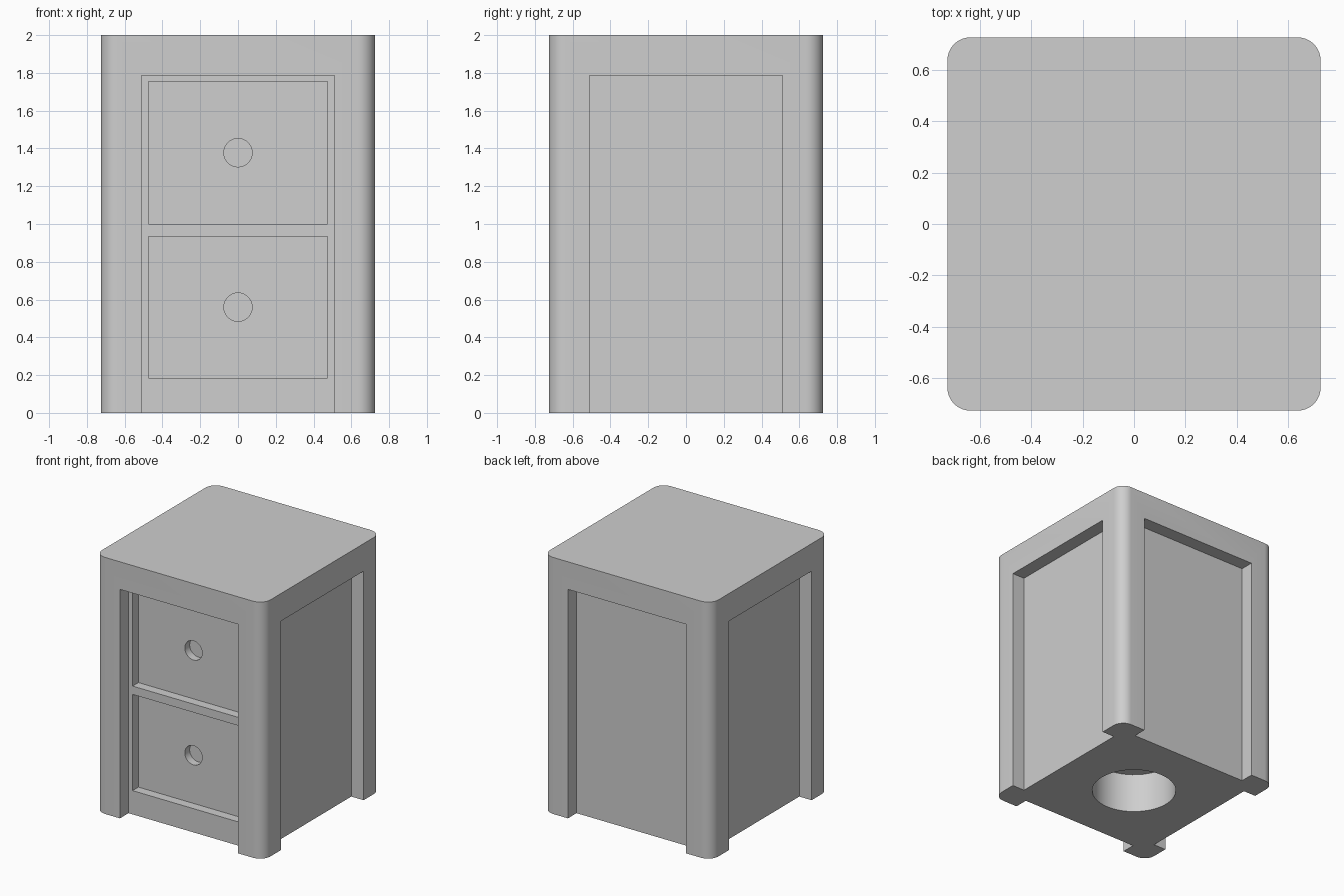
import bpy
import bmesh
import math
from mathutils import Matrix, Vector

if "Cube" in bpy.data.objects:
    bpy.data.objects.remove(bpy.data.objects["Cube"], do_unlink=True)

HALF = 0.726      # half width of the cabinet
PANEL = 0.62      # distance of the recessed panels from the centre
OPENING = 0.51    # half width of each recess
DRAWER = 0.475    # half width of each drawer
DRAWER_FACE = 0.548

grey = bpy.data.materials.new("plain_grey")
grey.use_nodes = True
colour = (0.62, 0.62, 0.62, 1)
grey.diffuse_color = colour
grey.node_tree.nodes["Principled BSDF"].inputs["Base Color"].default_value = colour


def make_object(name, bm):
    mesh = bpy.data.meshes.new(name)
    bm.to_mesh(mesh)
    bm.free()
    mesh.materials.append(grey)
    obj = bpy.data.objects.new(name, mesh)
    bpy.context.collection.objects.link(obj)
    return obj


def box(low, high):
    bm = bmesh.new()
    low, high = Vector(low), Vector(high)
    place = Matrix.Translation((low + high) / 2) @ Matrix.Diagonal((high - low).to_4d())
    bmesh.ops.create_cube(bm, size=1, matrix=place)
    return bm


def cylinder(radius, depth, place):
    bm = bmesh.new()
    bmesh.ops.create_cone(bm, cap_ends=True, segments=48, radius1=radius,
                          radius2=radius, depth=depth, matrix=place)
    return bm


def cut(target, name, bm):
    cutter = make_object(name, bm)
    cutter.hide_render = True
    mod = target.modifiers.new(name, 'BOOLEAN')
    mod.operation = 'DIFFERENCE'
    mod.solver = 'EXACT'
    mod.object = cutter
    bpy.context.view_layer.objects.active = target
    bpy.ops.object.modifier_apply(modifier=mod.name)
    bpy.data.objects.remove(cutter, do_unlink=True)


# Cabinet block with rounded upright corners
bm = box((-HALF, -HALF, 0), (HALF, HALF, 2))
uprights = [e for e in bm.edges
            if abs(e.verts[0].co.z - e.verts[1].co.z) > 1]
bmesh.ops.bevel(bm, geom=uprights, offset=0.09, segments=10,
                profile=0.5, affect='EDGES')
cabinet = make_object("cabinet", bm)

# Recessed panel on all four sides, open at the floor
for turn in range(4):
    bm = box((-OPENING, -1, -0.2), (OPENING, -PANEL, 1.785))
    bm.transform(Matrix.Rotation(turn * math.pi / 2, 4, 'Z'))
    cut(cabinet, "recess_cutter", bm)

# Two sunken drawer fronts, each with a round finger hole
for bottom, top in ((0.185, 0.935), (1.0, 1.755)):
    cut(cabinet, "drawer_cutter",
        box((-DRAWER, -0.68, bottom), (DRAWER, -DRAWER_FACE, top)))
    place = (Matrix.Translation((0, -DRAWER_FACE, (bottom + top) / 2))
             @ Matrix.Rotation(math.pi / 2, 4, 'X'))
    cut(cabinet, "finger_hole_cutter", cylinder(0.075, 0.12, place))

# Round blind hole in the underside
cut(cabinet, "base_hole_cutter", cylinder(0.305, 0.62, Matrix.Identity(4)))

bpy.ops.object.select_all(action='DESELECT')
cabinet.select_set(True)
bpy.context.view_layer.objects.active = cabinet
bpy.ops.object.shade_smooth_by_angle(angle=math.radians(30))
